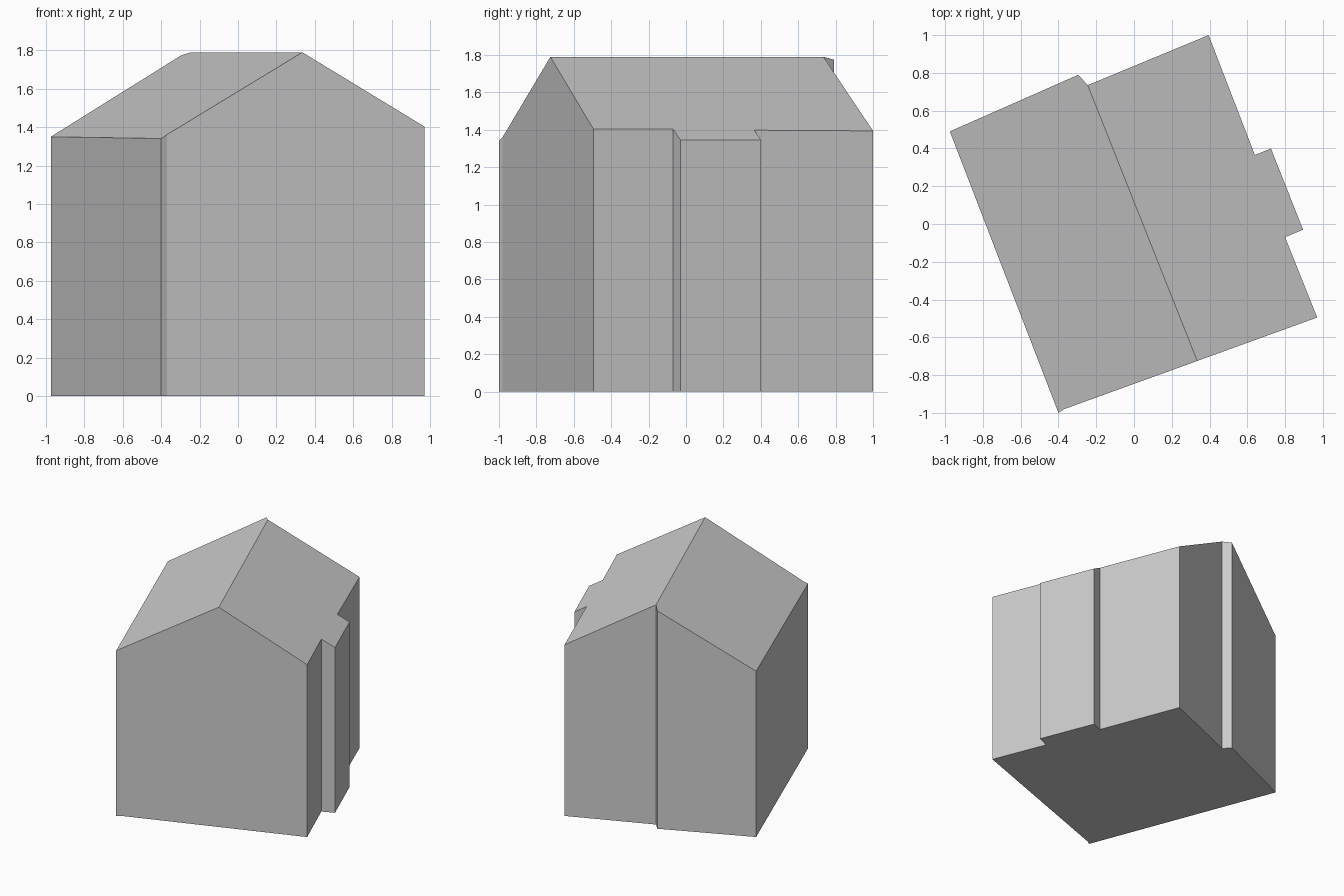
import bpy
import bmesh
from mathutils import Vector

cube = bpy.data.objects.get("Cube")
if cube:
    bpy.data.objects.remove(cube, do_unlink=True)

# One flat wall and roof colour
grey = bpy.data.materials.new("plain_grey")
grey.use_nodes = True
colour = (0.6, 0.6, 0.6, 1)
grey.diffuse_color = colour
grey.node_tree.nodes["Principled BSDF"].inputs["Base Color"].default_value = colour

# Ridge line and roof pitch
RIDGE_Z, PITCH = 1.79, 0.572
ridge_front = Vector((0.335, -0.725))
ridge_back = Vector((-0.245, 0.735))
along = (ridge_back - ridge_front).normalized()
across = Vector((along.y, -along.x))

# Footprint halves, anticlockwise, on each side of the ridge
east_side = [(0.97, -0.495), (0.80, -0.07), (0.895, -0.03),
             (0.725, 0.40), (0.64, 0.365), (0.395, 1.0)]
west_side = [(-0.295, 0.79), (-0.975, 0.49), (-0.40, -1.0), (-0.37, -0.98)]
outline = ([ridge_front] + [Vector(p) for p in east_side]
           + [ridge_back] + [Vector(p) for p in west_side])


def roof_height(p):
    return RIDGE_Z - PITCH * abs((p - ridge_front).dot(across))


# Floor, walls and the two roof slopes
bm = bmesh.new()
base = [bm.verts.new((p.x, p.y, 0)) for p in outline]
top = [bm.verts.new((p.x, p.y, roof_height(p))) for p in outline]
count = len(outline)
split = len(east_side) + 1
bm.faces.new(base[::-1])
for i in range(count):
    j = (i + 1) % count
    bm.faces.new((base[i], base[j], top[j], top[i]))
bm.faces.new(top[:split + 1])
bm.faces.new(top[split:] + top[:1])

# Join the front gable into one flat wall
seam = bm.edges.get((base[0], top[0]))
bmesh.ops.dissolve_edges(bm, edges=[seam], use_verts=False)
bmesh.ops.dissolve_verts(bm, verts=[base[0]])
bmesh.ops.recalc_face_normals(bm, faces=bm.faces[:])

mesh = bpy.data.meshes.new("gabled_house")
bm.to_mesh(mesh)
bm.free()
mesh.materials.append(grey)
house = bpy.data.objects.new("gabled_house", mesh)
bpy.context.collection.objects.link(house)
